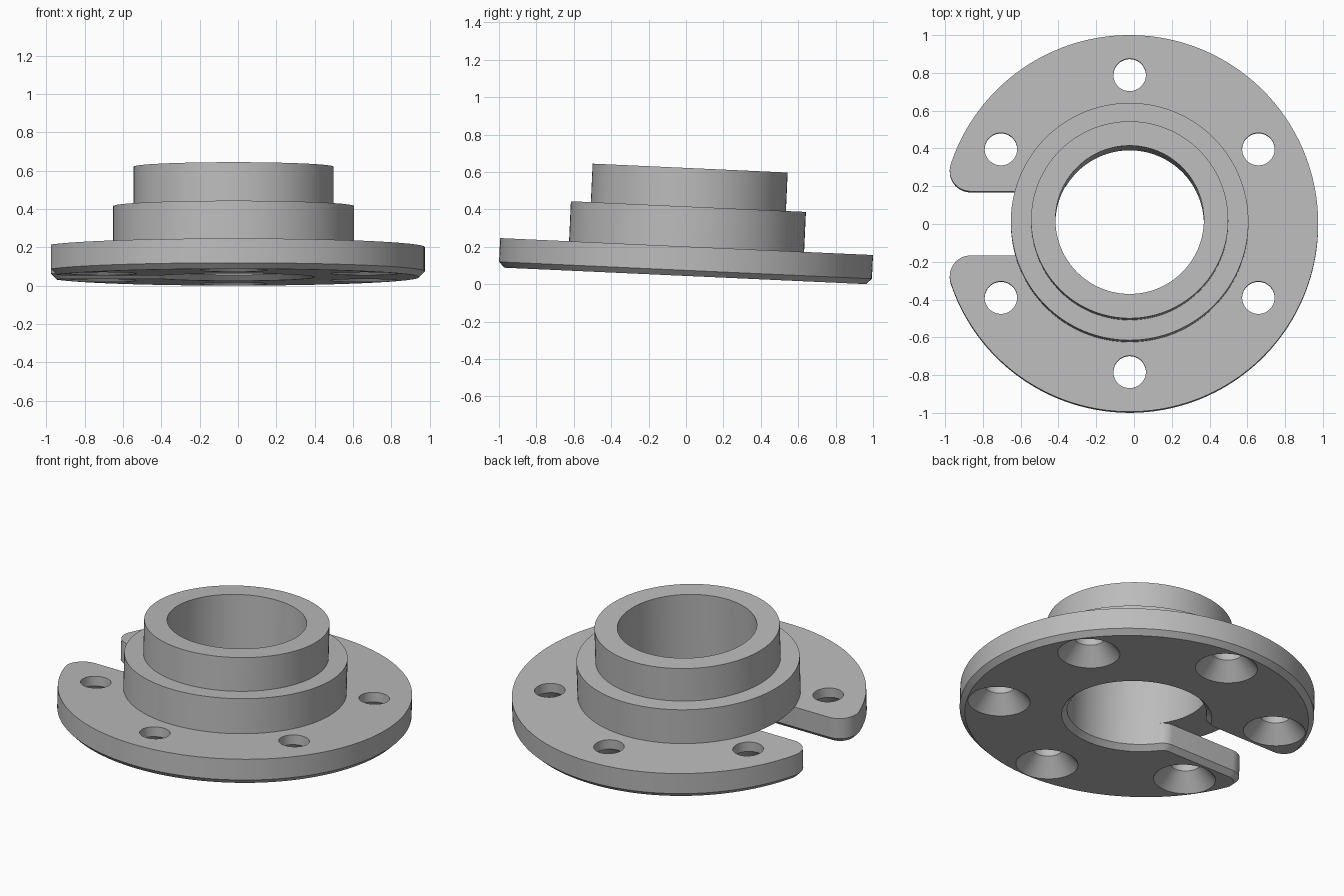
import bpy, bmesh
from math import sin, cos, pi, sqrt, atan2, radians
from mathutils import Vector

if "Cube" in bpy.data.objects:
    bpy.data.objects.remove(bpy.data.objects["Cube"], do_unlink=True)

# Main dimensions
OUTER, BORE = 0.998, 0.393
STEP_R, COLLAR_R = 0.629, 0.522
FLANGE_H, STEP_H, COLLAR_H = 0.157, 0.371, 0.577
CHAMFER = 0.03
SLOT, TIP_R, CORNER_R = 0.17, 0.11, 0.08
BOLT_CIRCLE, HOLE_R, SINK_R, SINK_H = 0.787, 0.086, 0.175, 0.098

steel = bpy.data.materials.new("plain_grey")
steel.use_nodes = True
steel.diffuse_color = (0.5, 0.5, 0.5, 1)
steel.node_tree.nodes["Principled BSDF"].inputs["Base Color"].default_value = (0.5, 0.5, 0.5, 1)


def arc(cx, cy, r, a, b, n):
    return [(cx + r * cos(a + (b - a) * i / n), cy + r * sin(a + (b - a) * i / n))
            for i in range(n + 1)]


def circle(r, n, cx=0, cy=0):
    return arc(cx, cy, r, 0, 2 * pi, n)[:-1]


def outline(d):
    """Slotted ring outline, moved inwards by d."""
    ty, iy = SLOT + TIP_R, SLOT + CORNER_R
    tx = -sqrt((OUTER - TIP_R) ** 2 - ty ** 2)
    ix = -sqrt((BORE + CORNER_R) ** 2 - iy ** 2)
    ta, ia = atan2(ty, tx), atan2(iy, ix)
    half = arc(0, 0, OUTER - d, 0, ta, 80)
    half += arc(tx, ty, TIP_R - d, ta, 1.5 * pi, 14)[1:]
    half += arc(ix, iy, CORNER_R - d, 1.5 * pi, ia + pi, 10)
    half += arc(0, 0, BORE + d, ia, 0, 56)[1:]
    return half + [(x, -y) for x, y in reversed(half[1:-1])]


def loft(bm, sections, closed=False):
    """Join (points, height) loops with quads and return the vertex loops."""
    loops = [[bm.verts.new((x, y, z)) for x, y in pts] for pts, z in sections]
    pairs = list(zip(loops, loops[1:])) + ([(loops[-1], loops[0])] if closed else [])
    for a, b in pairs:
        for i in range(len(a)):
            j = (i + 1) % len(a)
            bm.faces.new((a[i], a[j], b[j], b[i]))
    return loops


def cap(bm, loops):
    edges = [bm.edges.get((l[i - 1], l[i])) for l in loops for i in range(len(l))]
    bmesh.ops.triangle_fill(bm, edges=edges, use_beauty=True, normal=Vector((0, 0, 1)))


def finish(bm, name):
    bmesh.ops.recalc_face_normals(bm, faces=bm.faces[:])
    mesh = bpy.data.meshes.new(name)
    bm.to_mesh(mesh)
    bm.free()
    mesh.materials.append(steel)
    ob = bpy.data.objects.new(name, mesh)
    bpy.context.collection.objects.link(ob)
    # The whole piece leans slightly towards the back
    ob.rotation_euler.x = radians(-2.6)
    ob.location = (-0.023, -0.004, 0.044)
    bpy.ops.object.select_all(action='DESELECT')
    ob.select_set(True)
    bpy.context.view_layer.objects.active = ob
    bpy.ops.object.shade_smooth_by_angle(angle=radians(30))


# Slotted flange with chamfered underside and countersunk bolt holes
bm = bmesh.new()
body = loft(bm, [(outline(CHAMFER), 0), (outline(0), CHAMFER), (outline(0), FLANGE_H)])
bottoms, tops = [body[0]], [body[-1]]
for k in range(6):
    a = pi / 2 + k * pi / 3
    x, y = BOLT_CIRCLE * cos(a), BOLT_CIRCLE * sin(a)
    hole = loft(bm, [(circle(SINK_R, 48, x, y), 0), (circle(HOLE_R, 48, x, y), SINK_H),
                     (circle(HOLE_R, 48, x, y), FLANGE_H)])
    bottoms.append(hole[0])
    tops.append(hole[-1])
cap(bm, bottoms)
cap(bm, tops)
finish(bm, "flange")

# Stepped hub with a through bore, bridging the slot
bm = bmesh.new()
profile = [(BORE, FLANGE_H), (STEP_R, FLANGE_H), (STEP_R, STEP_H),
           (COLLAR_R, STEP_H), (COLLAR_R, COLLAR_H), (BORE, COLLAR_H)]
loft(bm, [(circle(r, 128), z) for r, z in profile], closed=True)
finish(bm, "hub")
